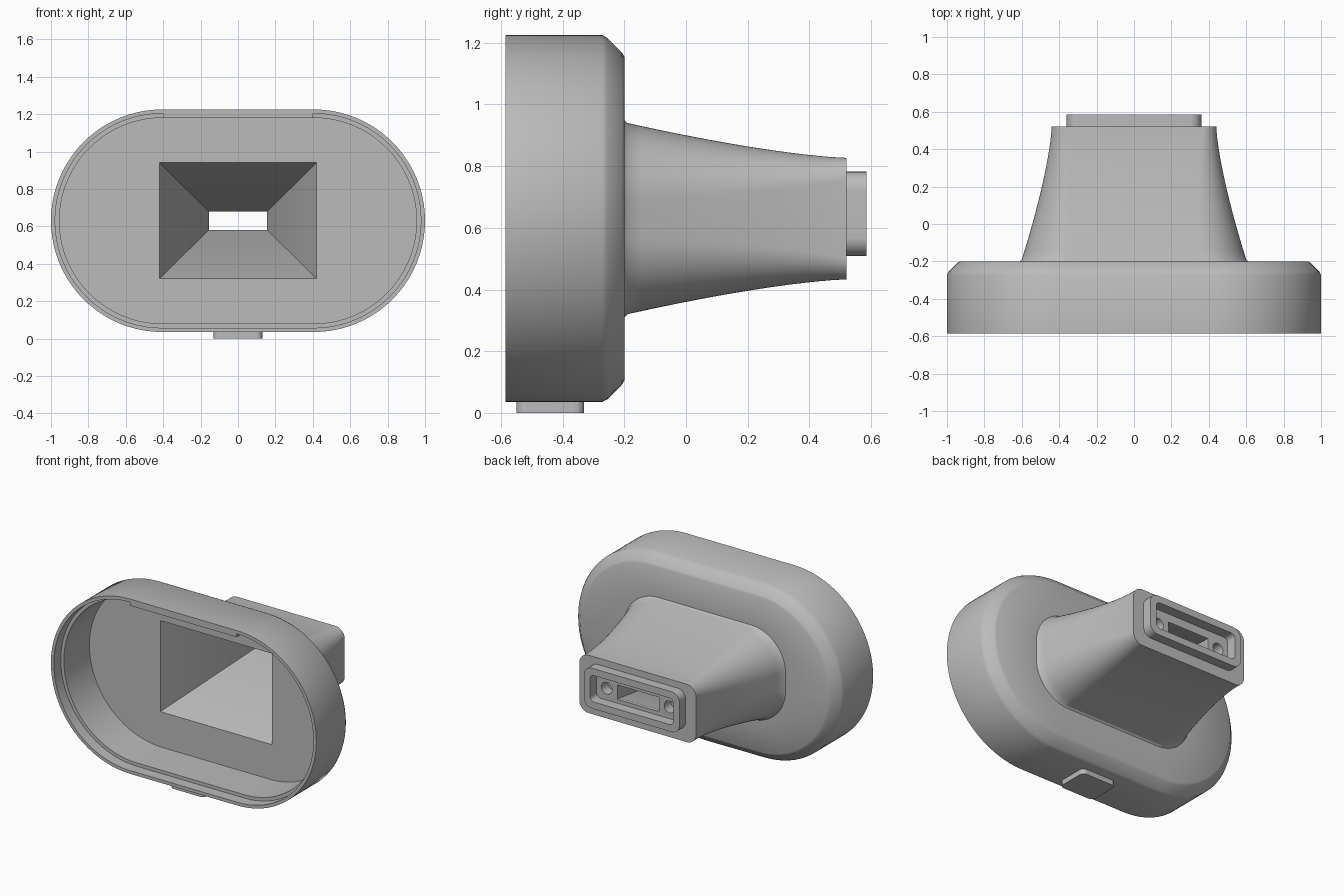
import bpy, bmesh, math
from mathutils import Matrix

cube = bpy.data.objects.get("Cube")
if cube:
    bpy.data.objects.remove(cube, do_unlink=True)

MID = 0.63        # height of the main axis
PLUG_MID = 0.645  # the plug sits slightly higher
ARC = 20          # segments per rounded corner

grey = bpy.data.materials.new("plain_grey")
grey.use_nodes = True
grey.diffuse_color = (0.5, 0.5, 0.5, 1)
grey.node_tree.nodes["Principled BSDF"].inputs["Base Color"].default_value = (0.5, 0.5, 0.5, 1)


def section(y, half_x, half_z, radius, mid=MID):
    """Rounded rectangle lying in the plane at depth y."""
    points = []
    for corner, (sx, sz) in enumerate([(1, 1), (-1, 1), (-1, -1), (1, -1)]):
        for i in range(ARC + 1):
            a = math.pi / 2 * (corner + i / ARC)
            points.append((sx * (half_x - radius) + radius * math.cos(a), y,
                           mid + sz * (half_z - radius) + radius * math.sin(a)))
    return points


def stadium(y, inset):
    return section(y, 1 - inset, 0.595 - inset, 0.595 - inset)


def finish(name, bm):
    bmesh.ops.recalc_face_normals(bm, faces=bm.faces[:])
    mesh = bpy.data.meshes.new(name)
    bm.to_mesh(mesh)
    bm.free()
    obj = bpy.data.objects.new(name, mesh)
    bpy.context.collection.objects.link(obj)
    mesh.materials.append(grey)
    return obj


def box(name, low, high, bevel=0):
    bm = bmesh.new()
    bmesh.ops.create_cube(bm, size=1)
    for v in bm.verts:
        v.co = [(a + b) / 2 + c * (b - a) for a, b, c in zip(low, high, v.co)]
    if bevel:
        upright = [e for e in bm.edges if abs(e.verts[0].co.z - e.verts[1].co.z) > 0.01]
        bmesh.ops.bevel(bm, geom=upright, offset=bevel, segments=4, affect='EDGES', profile=0.5)
    return finish(name, bm)


# Outside of the cup, with a softened chamfer at the back
rings = [stadium(y, inset) for y, inset in
         [(-0.585, 0), (-0.272, 0), (-0.255, 0.009), (-0.208, 0.056), (-0.2, 0.07)]]

# Neck, easing from a wide oval to a small rounded rectangle
rings.append(section(-0.2, 0.61, 0.32, 0.26))
STEPS = 16
for i in range(STEPS + 1):
    t = i / STEPS
    ease = 1 - (1 - t) ** 1.4
    rings.append(section(-0.19 + 0.71 * t, 0.6 - 0.16 * ease,
                         0.31 - 0.113 * ease, 0.25 - 0.18 * t))

# Plug with its recess
rings += [section(0.52, 0.36, 0.137, 0.06, PLUG_MID),
          section(0.585, 0.36, 0.137, 0.06, PLUG_MID),
          section(0.585, 0.313, 0.09, 0.03, PLUG_MID),
          section(0.515, 0.313, 0.09, 0.03, PLUG_MID)]

# Slot, funnel and cavity back to the stepped rim
rings += [section(0.515, 0.156, 0.049, 0),
          section(0.49, 0.156, 0.049, 0),
          section(-0.235, 0.42, 0.31, 0)]
rings += [stadium(y, inset) for y, inset in
          [(-0.235, 0.045), (-0.51, 0.045), (-0.51, 0.022), (-0.585, 0.022)]]

# Skin the closed loop of rings
bm = bmesh.new()
loops = [[bm.verts.new(p) for p in ring] for ring in rings]
for a, b in zip(loops, loops[1:] + loops[:1]):
    for i in range(len(a)):
        j = (i + 1) % len(a)
        bm.faces.new((a[i], a[j], b[j], b[i]))
bmesh.ops.remove_doubles(bm, verts=bm.verts[:], dist=0.00005)
housing = finish("housing", bm)

# Two blind screw holes beside the slot
bm = bmesh.new()
for side in (-1, 1):
    bmesh.ops.create_cone(bm, cap_ends=True, segments=24, radius1=0.04, radius2=0.04, depth=0.12,
                          matrix=Matrix.Translation((side * 0.237, 0.505, 0.635))
                          @ Matrix.Rotation(math.pi / 2, 4, 'X'))
cutter = finish("hole_cutter", bm)
cutter.hide_render = True
cut = housing.modifiers.new("screw_holes", 'BOOLEAN')
cut.operation = 'DIFFERENCE'
cut.solver = 'EXACT'
cut.object = cutter
bpy.context.view_layer.objects.active = housing
bpy.ops.object.modifier_apply(modifier=cut.name)
bpy.data.objects.remove(cutter, do_unlink=True)

# Filled part of the rim step and the plain raised pad underneath
box("rim_tab", (-0.4, -0.585, 1.18), (0.4, -0.5, 1.21))
box("foot_pad", (-0.13, -0.55, 0), (0.13, -0.33, 0.05), 0.03)

# Smooth the curved surfaces, keeping the corners crisp
bpy.context.view_layer.update()
housing.select_set(True)
bpy.context.view_layer.objects.active = housing
bpy.ops.object.shade_smooth_by_angle(angle=math.radians(32))
